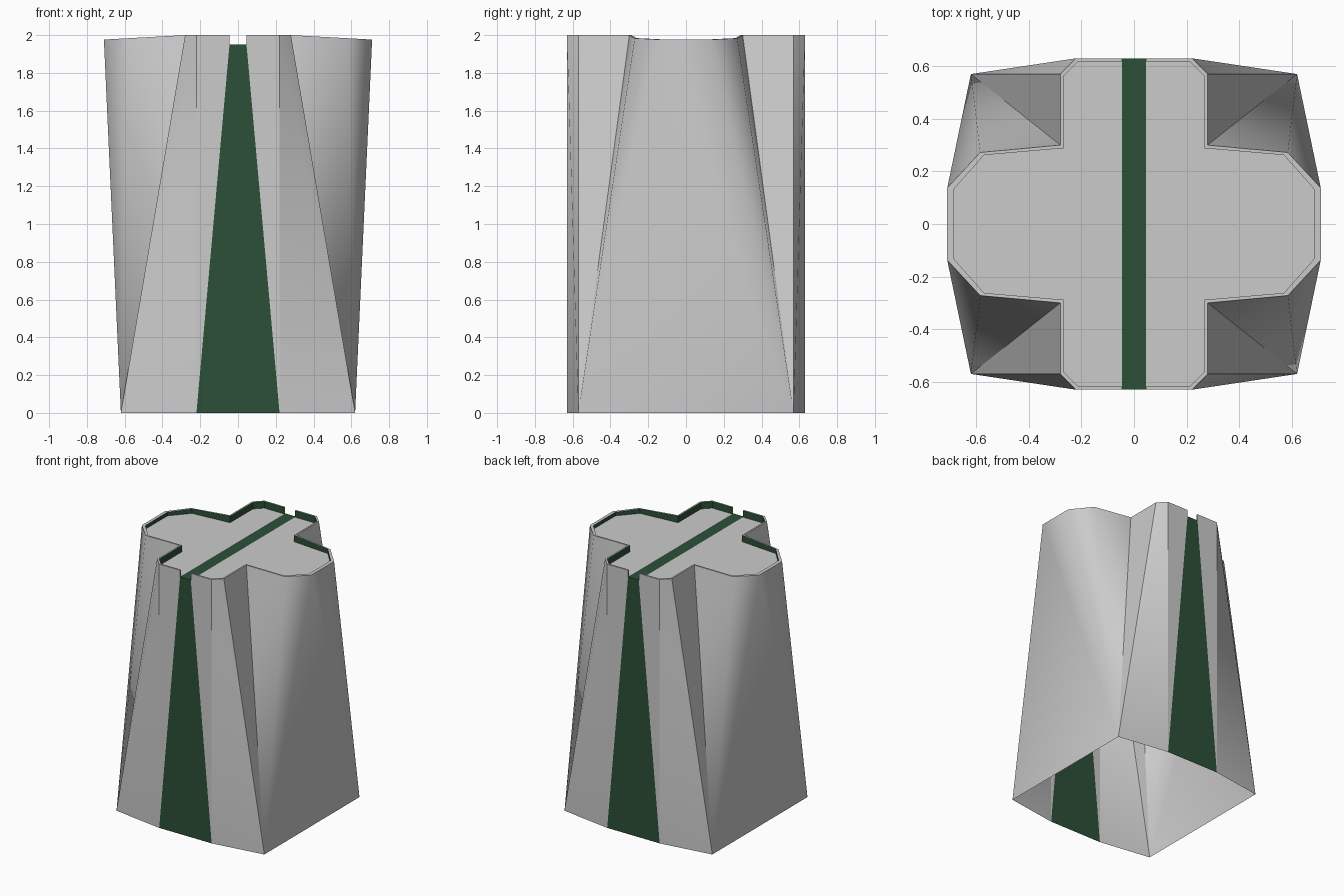
import bpy, bmesh, math

if "Cube" in bpy.data.objects:
    bpy.data.objects.remove(bpy.data.objects["Cube"])

green = bpy.data.materials.new("dark_green")
green.diffuse_color = (0.025, 0.08, 0.04, 1)
green.use_nodes = True
green.node_tree.nodes["Principled BSDF"].inputs["Base Color"].default_value = green.diffuse_color

ROOF = 1.95
SLOT, BAY, ARM = 0.045, 0.22, 0.28      # half widths: slot, flat facade, arm
FRONT = 0.63                            # depth of the flat facade
CORNER = (0.62, 0.57, 0)                # base corner

# Quarter of the cross-shaped crown, from the slot round to the side wing
outer = [(SLOT, FRONT), (BAY, FRONT), (ARM, 0.57), (ARM, 0.30), (0.585, 0.272), (0.71, 0.137)]
inner = [(SLOT, 0.618), (0.212, 0.618), (0.268, 0.562), (0.268, 0.288), (0.57, 0.262), (0.685, 0.132)]


def rim_z(x):
    # parapet slopes gently down along the wings
    return 2 - max(0, x - ARM) * 0.055


def build(name, faces, mirror=True, smooth=None, mat=None):
    """Make an object from polygons; mirror copies them into all quarters."""
    bm = bmesh.new()
    done = set()
    for sx in ((1, -1) if mirror else (1,)):
        for sy in ((1, -1) if mirror else (1,)):
            for f in faces:
                pts = [(x * sx, y * sy, z) for x, y, z in f]
                key = frozenset(pts)
                if key in done:
                    continue
                done.add(key)
                if sx * sy < 0:
                    pts.reverse()
                bm.faces.new([bm.verts.new(p) for p in pts])
    bmesh.ops.remove_doubles(bm, verts=bm.verts, dist=1e-5)
    me = bpy.data.meshes.new(name)
    bm.to_mesh(me)
    bm.free()
    ob = bpy.data.objects.new(name, me)
    bpy.context.collection.objects.link(ob)
    if mat:
        me.materials.append(mat)
    if smooth:
        bpy.ops.object.select_all(action='DESELECT')
        ob.select_set(True)
        bpy.context.view_layer.objects.active = ob
        bpy.ops.object.shade_smooth_by_angle(angle=math.radians(smooth))
    return ob


top = [(x, y, rim_z(x)) for x, y in outer]
top_in = [(x, y, rim_z(x)) for x, y in inner]
low_in = [(x, y, ROOF) for x, y in inner]

# Flat facade panels beside the green wedge
foot = (BAY, FRONT, 0)
build("facade_panels", [[foot, (SLOT, FRONT, ROOF), top[0], top[1]]])

# Chamfered facade edges running down to the base corners
build("facade_edges", [[CORNER, foot, top[1]], [CORNER, top[1], top[2]]], smooth=60)

# Notch walls cut into the corners
build("notch_walls", [[CORNER, top[2], top[3]]])

# Side wings: fans from the base corner plus the broad side face
wing = [[CORNER, top[i], top[i + 1]] for i in (3, 4)]


def flip_y(p):
    return (p[0], -p[1], p[2])


wing.append([CORNER, top[5], flip_y(top[5]), flip_y(CORNER)])
build("side_wings", wing, smooth=60)

# Parapet top and its slot ends
rim = [[top[i], top_in[i], top_in[i + 1], top[i + 1]] for i in range(5)]
rim.append([top[5], top_in[5], flip_y(top_in[5]), flip_y(top[5])])
rim.append([top[0], (SLOT, FRONT, ROOF), low_in[0], top_in[0]])
build("parapet_rim", rim)

# Green lining inside the parapet
lining = [[top_in[i], low_in[i], low_in[i + 1], top_in[i + 1]] for i in range(5)]
lining.append([top_in[5], low_in[5], flip_y(low_in[5]), flip_y(top_in[5])])
build("parapet_lining", lining, mat=green)

# Roof deck, one half on each side of the strip
half = low_in[::-1] + [flip_y(p) for p in low_in]
half = [flip_y(p) for p in low_in] + low_in[::-1]
build("roof_deck", [half, [(-x, y, z) for x, y, z in half[::-1]]], mirror=False)

# Green strip over the roof and the tapering wedges down both facades
build("roof_strip", [[(-SLOT, -FRONT, ROOF), (SLOT, -FRONT, ROOF),
                      (SLOT, FRONT, ROOF), (-SLOT, FRONT, ROOF)]], mirror=False, mat=green)
for name, s in (("front_wedge", -1), ("back_wedge", 1)):
    wedge = [(s * BAY, s * FRONT, 0), (-s * BAY, s * FRONT, 0),
             (-s * SLOT, s * FRONT, ROOF), (s * SLOT, s * FRONT, ROOF)]
    build(name, [wedge], mirror=False, mat=green)
